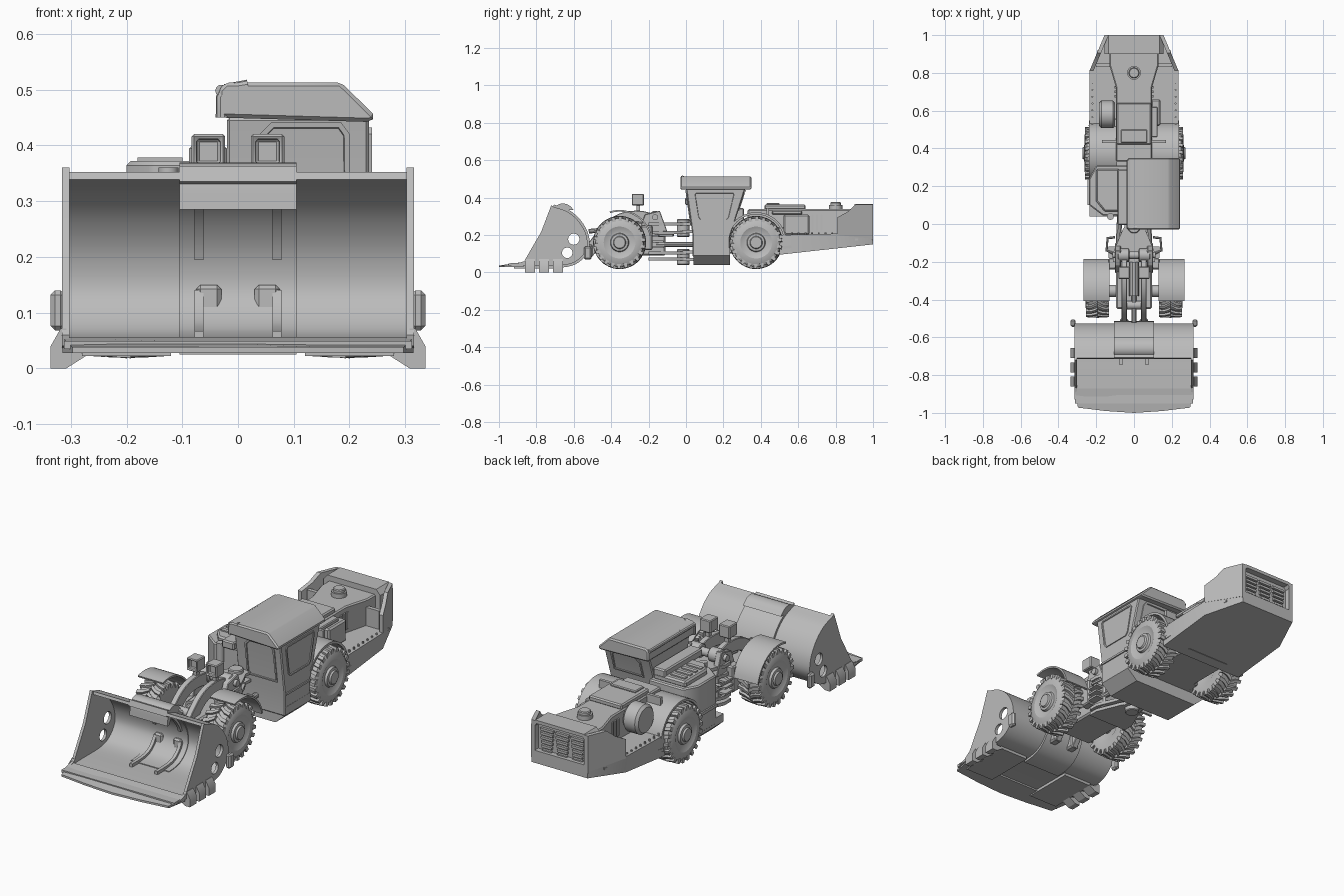
import bpy, bmesh, math
from mathutils import Vector

if "Cube" in bpy.data.objects:
    bpy.data.objects.remove(bpy.data.objects["Cube"])

mat = bpy.data.materials.new("plain grey")
mat.diffuse_color = (0.5, 0.5, 0.5, 1)
mat.use_nodes = True
mat.node_tree.nodes["Principled BSDF"].inputs["Base Color"].default_value = mat.diffuse_color


def finish(name, bm, bevel=0.0, segs=1):
    bmesh.ops.recalc_face_normals(bm, faces=bm.faces[:])
    me = bpy.data.meshes.new(name)
    bm.to_mesh(me)
    bm.free()
    me.materials.append(mat)
    ob = bpy.data.objects.new(name, me)
    bpy.context.collection.objects.link(ob)
    if bevel:
        m = ob.modifiers.new("bevel", 'BEVEL')
        m.width, m.segments, m.limit_method = bevel, segs, 'ANGLE'
        m.angle_limit = math.radians(40)
    return ob


def prism(name, axis, pts, a, b, bevel=0.0, warp=None, recess=None, segs=1):
    """Extrude a 2D outline: X takes (y,z), Y takes (x,z), Z takes (x,y)."""
    put = {'X': lambda p, t: (t, p[0], p[1]), 'Y': lambda p, t: (p[0], t, p[1]),
           'Z': lambda p, t: (p[0], p[1], t)}[axis]
    bm = bmesh.new()
    ends = [[bm.verts.new(put(p, t)) for p in pts] for t in (a, b)]
    n = len(pts)
    faces = [bm.faces.new(e) for e in ends]
    for i in range(n):
        j = (i + 1) % n
        bm.faces.new((ends[0][i], ends[0][j], ends[1][j], ends[1][i]))
    bmesh.ops.recalc_face_normals(bm, faces=bm.faces[:])
    if recess:                       # (end index, rim width, depth)
        f = faces[recess[0]]
        bmesh.ops.inset_region(bm, faces=[f], thickness=recess[1])
        bmesh.ops.inset_region(bm, faces=[f], thickness=0.002, depth=-recess[2])
    if warp:
        for v in bm.verts:
            v.co = warp(v.co.copy())
    return finish(name, bm, bevel, segs)


def box(name, x0, x1, y0, y1, z0, z1, bevel=0.0, **k):
    return prism(name, 'Y', [(x0, z0), (x1, z0), (x1, z1), (x0, z1)], y0, y1, bevel, **k)


def circle(c, r, n=32, a0=0, a1=360):
    full = a1 - a0 == 360
    m = n if full else n - 1
    return [(c[0] + r * math.cos(math.radians(a0 + (a1 - a0) * i / m)),
             c[1] + r * math.sin(math.radians(a0 + (a1 - a0) * i / m))) for i in range(n)]


def disc(name, axis, c, r, a, b, bevel=0.0, n=32):
    return prism(name, axis, circle(c, r, n), a, b, bevel)


def spline(pts, n=6):
    """Smooth curve through the points."""
    P = [Vector(p) for p in pts]
    P = [2 * P[0] - P[1]] + P + [2 * P[-1] - P[-2]]
    out = []
    for i in range(1, len(P) - 2):
        for k in range(n):
            t = k / n
            out.append(0.5 * (2 * P[i] + (P[i + 1] - P[i - 1]) * t
                       + (2 * P[i - 1] - 5 * P[i] + 4 * P[i + 1] - P[i + 2]) * t * t
                       + (3 * P[i] - P[i - 1] - 3 * P[i + 1] + P[i + 2]) * t ** 3))
    return [tuple(p) for p in out + [P[-2]]]


def band(pts, t0, t1):
    """Closed outline between two offsets of a path (left side positive)."""
    P = [Vector(p) for p in pts]
    N = []
    for i in range(len(P)):
        d = (P[min(i + 1, len(P) - 1)] - P[max(i - 1, 0)]).normalized()
        N.append(Vector((-d.y, d.x)))
    return [tuple(p + n * t0) for p, n in zip(P, N)] + \
           [tuple(p + n * t1) for p, n in reversed(list(zip(P, N)))]


def tube(name, pts, r):
    cu = bpy.data.curves.new(name, 'CURVE')
    cu.dimensions, cu.bevel_depth, cu.bevel_resolution, cu.use_fill_caps = '3D', r, 3, True
    sp = cu.splines.new('POLY')
    sp.points.add(len(pts) - 1)
    for p, c in zip(sp.points, pts):
        p.co = (*c, 1)
    cu.materials.append(mat)
    ob = bpy.data.objects.new(name, cu)
    bpy.context.collection.objects.link(ob)


# ---- wheels: turned tyre and hub with chevron lugs
def wheel(name, s, cx, cy, cz):
    prof = [(0, -.055), (.06, -.055), (.07, -.06), (.115, -.06), (.129, -.05), (.129, .05), (.118, .058),
            (.085, .063), (.06, .052), (.05, .052), (.046, .063), (.034, .065), (.03, .073), (0, .073)]
    bm = bmesh.new()
    n = 48
    rings = [[bm.verts.new((s * x, r * math.cos(2 * math.pi * i / n), r * math.sin(2 * math.pi * i / n)))
              for i in range(n)] for r, x in prof]
    for A, B in zip(rings, rings[1:]):
        for i in range(n):
            bm.faces.new((A[i], A[(i + 1) % n], B[(i + 1) % n], B[i]))
    bmesh.ops.remove_doubles(bm, verts=bm.verts[:], dist=1e-5)
    step = 2 * math.pi / 22
    for k in range(22):
        for side in (-1, 1):
            a = k * step + (side > 0) * step / 2
            rows = []
            for x, sk in ((0, 0), (.03, .13), (.06, .17)):
                rows.append([bm.verts.new((side * x, r * math.cos(a + sk + da), r * math.sin(a + sk + da)))
                             for r, da in ((.115, 0), (.142 - x * .06, .03), (.142 - x * .06, .15), (.115, .18))])
            for A, B in zip(rows, rows[1:]):
                for i in range(4):
                    bm.faces.new((A[i], A[(i + 1) % 4], B[(i + 1) % 4], B[i]))
            bm.faces.new(rows[0])
            bm.faces.new(rows[-1])
    finish(name, bm).location = (s * cx, cy, cz)


FY, RY, WZ = -.355, .375, .16
for s in (-1, 1):
    wheel("front_wheel", s, .193, FY, WZ)
    wheel("rear_wheel", s, .2, RY, WZ)
    prism("front_fender", 'X', circle((FY, WZ), .165, 16, 12, 108) + circle((FY, WZ), .174, 16, 108, 12),
          s * .13, s * .268)
    prism("rear_fender", 'X', circle((RY, WZ), .15, 18, 12, 150) + circle((RY, WZ), .162, 18, 150, 12),
          s * .09, s * .237)
for y in (FY, RY):
    disc("axle", 'X', (y, WZ), .032, -.15, .15)
    box("axle_housing", -.045, .045, y - .05, y + .05, .1, .21, .012)

# ---- bucket
shell = spline([(-.95, .035), (-.8, .037), (-.65, .04), (-.575, .068), (-.53, .13), (-.535, .205),
                (-.575, .275), (-.635, .325), (-.71, .352)])
prism("bucket_shell", 'X', band(shell, 0, .014), -.312, .312)
prism("bucket_center_plate", 'X', band(shell[10:], -.012, .018), -.105, .105)
prism("bucket_spill_guard", 'X', spline([(-.60, .335), (-.63, .362), (-.67, .368), (-.70, .345), (-.708, .285)], 4)
      + [(-.695, .285), (-.67, .33)], -.105, .105)
half = [(.315, -.87), (.297, -.972), (.15, -.99)]
prism("bucket_lip", 'Z', half + [(0, -1)] + [(-x, y) for x, y in reversed(half)], .028, .056, 0,
      lambda v: Vector((v.x, v.y, .038 if v.y < -.95 and v.z > .04 else v.z)))
side = [(-.93, .04), (-.865, .06), (-.825, .13), (-.775, .215), (-.72, .36)]
for s in (-1, 1):
    plate = prism("bucket_side", 'X', side + shell[::-1][:-4], s * .302, s * .316)
    for c, r in (((-.635, .105), .028), ((-.6, .178), .03)):
        cut = disc("hole_cutter", 'X', c, r, s * .28, s * .34)
        cut.hide_render = True
        m = plate.modifiers.new("hole", 'BOOLEAN')
        m.operation, m.object, m.solver = 'DIFFERENCE', cut, 'EXACT'
    for y in (-.86, -.785, -.71):
        prism("side_tooth", 'Y', [(s * x, z) for x, z in ((.336, 0), (.336, .04), (.318, .072), (.308, .072),
              (.308, .03), (.29, .03), (.27, .024), (.308, 0))], y, y + .053)
    box("rear_corner_guard", s * .31, s * .336, -.545, -.505, .068, .14, .008)
    box("wear_plate", s * .12, s * .28, -.92, -.66, .022, .036)
    prism("lower_rib", 'X', band(shell[8:25], .01, .03), s * .07 - .008, s * .07 + .008)
    prism("upper_rib", 'X', band(shell[30:41], .01, .03), s * .07 - .008, s * .07 + .008)
    # ---- boom arms, pivots and work lights
    arm = spline([(-.15, .275), (-.25, .30), (-.35, .285), (-.43, .225), (-.49, .15), (-.53, .1)], 5)
    prism("boom_arm", 'X', band(arm, -.03, .032), s * .036, s * .066, .003)
    disc("boom_pivot", 'X', (-.165, .295), .034, s * .025, s * .085, .004)
    disc("boom_pivot_pin", 'X', (-.165, .295), .016, s * .08, s * .115)
    box("light_post", s * .053 - .01, s * .053 + .01, -.265, -.245, .3, .37)
    box("work_light", s * .053 - .03, s * .053 + .03, -.29, -.225, .358, .42, .004, recess=(0, .012, .02))
    box("bucket_hinge", s * .03, s * .075, -.56, -.50, .08, .15, .008)
disc("boom_cross_tube", 'X', (-.165, .295), .02, -.08, .08)
disc("boom_front_tube", 'X', (-.43, .225), .022, -.06, .06)
tube("tilt_cylinder", [(0, -.2, .25), (0, -.38, .235)], .026)
tube("tilt_rod", [(0, -.36, .236), (0, -.52, .22)], .013)

# ---- front frame and articulation joint
box("front_frame", -.095, .095, -.45, -.11, .09, .215, .008)
for s in (-1, 1):
    prism("frame_tower", 'X', [(-.26, .2), (-.22, .31), (-.14, .33), (-.1, .22)], s * .07, s * .1, .003)
    box("frame_shoulder", s * .09, s * .135, -.24, -.18, .12, .25, .006)
    for z in (.13, .16, .19):
        box("step", s * .09, s * .135, -.18, -.12, z, z + .01)
    tube("grab_handle", [(s * .1, -.07, .2), (s * .14, -.075, .2), (s * .145, -.14, .2), (s * .1, -.16, .2)], .007)
    tube("steering_cylinder", [(s * .085, -.16, .15), (s * .075, .06, .15)], .014)
plan = [(.11, -.2), (.11, -.15), (.06, -.03), (.03, .02)]
plan += [(-x, y) for x, y in reversed(plan)]
for z in (.065, .095, .205, .25):
    prism("hinge_plate", 'Z', plan, z, z + .016)
for z in (.04, .19):
    disc("hinge_pin", 'Z', (-.0, -.015), .034, z, z + (.095 if z > .1 else .085), .004)
    for dz in (.022, .062):
        box("rear_hinge_plate", -.05, .05, -.02, .08, z + dz, z + dz + .014)

# ---- middle hull and left equipment box
prism("belly_hull", 'Y', [(-.18, .04), (.18, .04), (.236, .09), (.236, .13), (-.236, .13), (-.236, .09)], .04, .235)
prism("left_box", 'Z', [(-.238, .1), (-.165, .045), (-.01, .045), (-.01, .31), (-.2, .31), (-.238, .24)],
      .1, .345, .006)
prism("left_box_lid", 'Z', [(-.2, .12), (-.155, .065), (-.02, .065), (-.02, .29), (-.2, .29)], .34, .372, .008)
box("left_box_step", -.245, -.23, .1, .235, .19, .205)
for i in range(4):
    box("lid_rib", -.18, -.1, .12 + i * .042, .14 + i * .042, .37, .378)
disc("lid_cap", 'Z', (-.125, .04), .018, .25, .36)

# ---- operator cab
prism("cab_body", 'X', [(.035, .085), (.035, .2), (0, .45), (.318, .45), (.235, .19), (.235, .085)], -.02, .235, .005)
roof = [(-.035, .45), (-.035, .5), (-.022, .513), (.185, .513), (.247, .452), (.238, .442)]
prism("cab_roof", 'Y', roof, -.03, .35, .008)
frame = [(.035, .25), (.2, .25), (.2, .445), (.185, .465), (.06, .465), (.035, .44)]
low = [(x, z if z < .3 else z - .024) for x, z in frame]
prism("front_window", 'Y', low, .03, .05, 0,
      lambda v: Vector((v.x, v.y - (v.z - .2) * .14, v.z)), (0, .01, .006))
prism("rear_window", 'Y', [(x, max(z, .33)) for x, z in low], .2, .24, 0,
      lambda v: Vector((v.x, v.y + (v.z - .19) * .32, v.z)), (1, .01, .006))
prism("door_window", 'X', [(.075, .275), (.22, .275), (.235, .29), (.265, .42), (.255, .432), (.05, .432),
      (.04, .42), (.06, .29)], .2, .24, 0, None, (1, .008, .004))
box("door_sill", .22, .241, .04, .232, .19, .2)
tube("roof_pipe", [(-.028, -.018, .45), (-.028, -.018, .485), (-.018, -.018, .5), (.018, -.018, .506)], .012)
tube("roof_edge_bar", [(-.03, -.02, .498), (-.03, .34, .498)], .011)
box("cab_side_channel", -.088, -.02, -.005, .29, .36, .4, .006)

# ---- rear chassis, deck and engine hood
plan = [(.235, .5), (.235, .81), (.155, 1)]
skirt = plan + [(-x, y) for x, y in reversed(plan)]
prism("rear_deck", 'Z', skirt, 0, .213, 0,
      lambda v: Vector((v.x, v.y, .095 + (v.y - .5) * .11 if v.z < .1 else .2 + (v.y - .5) * .025)))
box("rear_frame", -.125, .125, .2, .56, .1, .24, .006)
hood = [(.095, .33), (.095, .72), (.13, .84), (.13, .96)]
prism("engine_hood", 'Z', hood + [(-x, y) for x, y in reversed(hood)], .19, .338, .006)
box("hood_cover", -.092, .092, .42, .64, .335, .362, .006)
box("hood_rib", -.07, .07, .43, .5, .36, .372, .004)
disc("cap_base", 'Z', (0, .8), .036, .335, .36)
disc("cap", 'Z', (0, .8), .028, .355, .376, .004)
disc("air_cleaner", 'X', (.58, .29), .073, -.185, -.1, .012)
box("side_unit", .09, .14, .52, .66, .2, .31, .008)
box("side_unit_lid", .09, .125, .46, .62, .31, .33, .004)
for s in (-1, 1):
    for i in range(3):
        box("hood_vent", s * .09, s * .102, .67 + i * .024, .683 + i * .024, .225, .31)
    box("fender_bracket", s * .09, s * .17, .43, .445, .3, .345)
    for i in range(8):
        disc("deck_bolt", 'Z', (s * .22, .53 + i * .036), .005, .2, .214, 0, 8)
    slope = lambda v, s=s: Vector((v.x - s * max(0, v.y - .81) * .42, v.y, v.z))
    prism("tail_wall", 'X', [(.81, .2), (.81, .295), (.865, .325), (.905, .362), (1, .362), (1, .18)],
          s * .215, s * .236, 0, slope)
    prism("skirt_trim", 'X', [(.52, .125), (.92, .172), (.92, .182), (.52, .14)], s * .23, s * .24, 0, slope)
    box("tail_gusset", s * .12, s * .2, .83, .85, .2, .3)

# ---- rear grille
prism("grille_frame", 'Y', [(-.14, .15), (.14, .15), (.157, .175), (.157, .34), (.135, .365), (-.135, .365),
      (-.157, .34), (-.157, .175)], .9, 1, 0, None, (1, .018, .03))
for x in (-.085, 0, .085):
    for i in range(7):
        w = .024 + .002 * i
        box("grille_slat", x - w, x + w, .965, .982, .185 + i * .021, .197 + i * .021)

# ---- apply modifiers, drop cutters, shade smooth with sharp edges
bpy.ops.object.select_all(action='SELECT')
bpy.context.view_layer.objects.active = bpy.context.scene.objects[0]
bpy.ops.object.convert(target='MESH')
for ob in [o for o in bpy.context.scene.objects if o.name.startswith("hole_cutter")]:
    bpy.data.objects.remove(ob)
bpy.ops.object.select_all(action='SELECT')
bpy.context.view_layer.objects.active = bpy.context.scene.objects[0]
bpy.ops.object.shade_smooth_by_angle(angle=math.radians(32))
